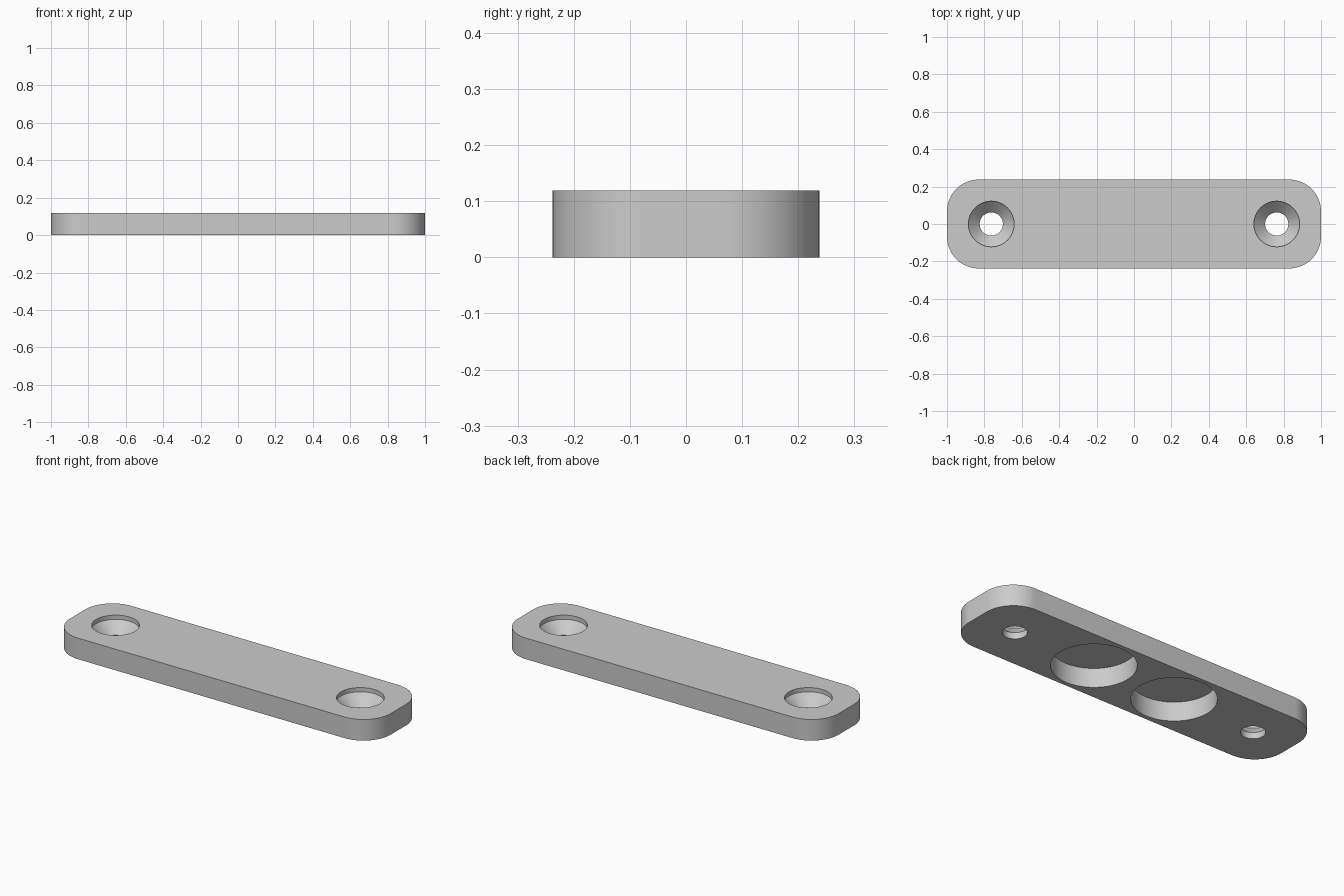
import bpy, bmesh, math
from mathutils import Vector

cube = bpy.data.objects.get("Cube")
if cube:
    bpy.data.objects.remove(cube, do_unlink=True)

LENGTH, WIDTH, HEIGHT, CORNER = 2.0, 0.475, 0.119, 0.17

grey = bpy.data.materials.new("light_grey")
grey.use_nodes = True
colour = (0.6, 0.6, 0.6, 1)
grey.diffuse_color = colour
grey.node_tree.nodes["Principled BSDF"].inputs["Base Color"].default_value = colour


def circle(radius, z, count=64, x=0.0):
    return [Vector((x + radius * math.cos(math.tau * i / count),
                    radius * math.sin(math.tau * i / count), z)) for i in range(count)]


def loft(name, rings):
    """Solid skinned through rings of equal point count, capped at both ends."""
    bm = bmesh.new()
    loops = [[bm.verts.new(p) for p in ring] for ring in rings]
    for low, high in zip(loops, loops[1:]):
        for i in range(len(low)):
            j = (i + 1) % len(low)
            bm.faces.new((low[i], low[j], high[j], high[i]))
    bm.faces.new(loops[0][::-1])
    bm.faces.new(loops[-1])
    bmesh.ops.recalc_face_normals(bm, faces=bm.faces[:])
    mesh = bpy.data.meshes.new(name)
    bm.to_mesh(mesh)
    bm.free()
    mesh.materials.append(grey)
    obj = bpy.data.objects.new(name, mesh)
    bpy.context.collection.objects.link(obj)
    return obj


def outline(z):
    """Rounded rectangle made of four corner arcs."""
    points = []
    signs = ((1, 1), (-1, 1), (-1, -1), (1, -1))
    for quarter, (sx, sy) in enumerate(signs):
        for step in range(17):
            a = math.pi / 2 * (quarter + step / 16)
            points.append(Vector((sx * (LENGTH / 2 - CORNER) + CORNER * math.cos(a),
                                  sy * (WIDTH / 2 - CORNER) + CORNER * math.sin(a), z)))
    return points


# Plate body
plate = loft("mounting_plate", [outline(0), outline(HEIGHT)])

# Countersunk screw holes: bore, cone, short straight rim
SCREW = ((0.062, -0.05), (0.062, 0.035), (0.122, 0.095), (0.122, 0.2))
# Round blind pockets in the underside
POCKET = ((0.213, -0.05), (0.213, 0.107))

cutters = []
for side in (-1, 1):
    for name, profile, x in (("screw_hole", SCREW, 0.763), ("pocket", POCKET, 0.257)):
        cutter = loft(name + "_cutter", [circle(r, z, x=side * x) for r, z in profile])
        cutter.hide_render = True
        cutters.append(cutter)

bpy.ops.object.select_all(action="DESELECT")
bpy.context.view_layer.objects.active = plate
plate.select_set(True)
for cutter in cutters:
    cut = plate.modifiers.new(cutter.name, "BOOLEAN")
    cut.operation = "DIFFERENCE"
    cut.solver = "EXACT"
    cut.object = cutter
    bpy.ops.object.modifier_apply(modifier=cut.name)
    bpy.data.objects.remove(cutter, do_unlink=True)

bpy.ops.object.shade_smooth_by_angle(angle=math.radians(30))
